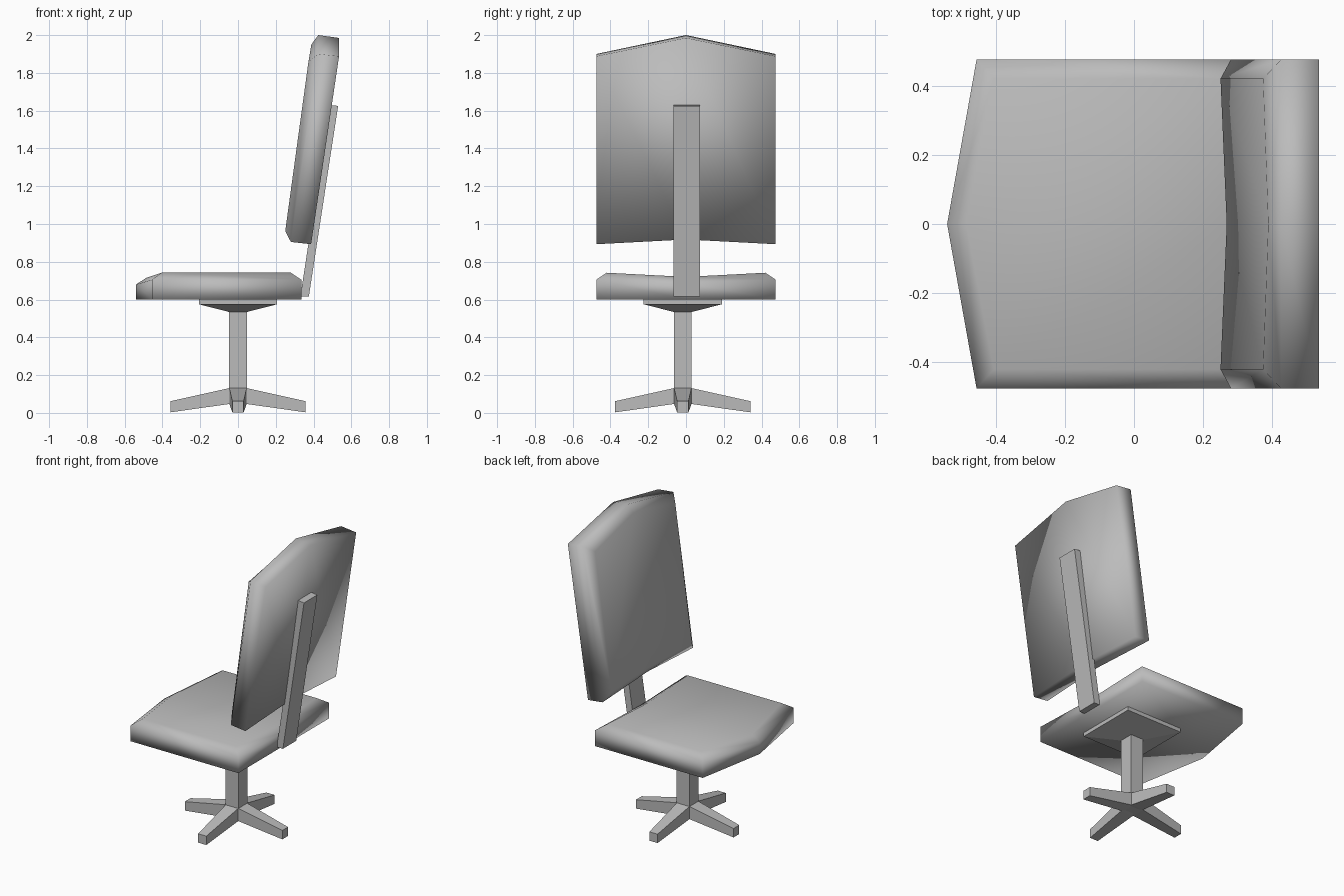
import bpy
import bmesh
import math
from mathutils import Matrix, Vector

cube = bpy.data.objects.get("Cube")
if cube:
    bpy.data.objects.remove(cube, do_unlink=True)

grey = bpy.data.materials.new("plain_grey")
grey.use_nodes = True
COLOUR = (0.5, 0.5, 0.5, 1)
grey.diffuse_color = COLOUR
grey.node_tree.nodes["Principled BSDF"].inputs["Base Color"].default_value = COLOUR

AXIS_Y = -0.017  # the pedestal sits slightly to one side


def finish(name, bm, smooth=False):
    bmesh.ops.recalc_face_normals(bm, faces=bm.faces)
    for f in bm.faces:
        f.smooth = smooth
    mesh = bpy.data.meshes.new(name)
    bm.to_mesh(mesh)
    bm.free()
    mesh.materials.append(grey)
    obj = bpy.data.objects.new(name, mesh)
    bpy.context.collection.objects.link(obj)
    return obj


def loft(name, rings, smooth=False):
    """Join matching rings of points and cap both ends."""
    bm = bmesh.new()
    loops = [[bm.verts.new(p) for p in ring] for ring in rings]
    n = len(loops[0])
    for a, b in zip(loops, loops[1:]):
        for i in range(n):
            j = (i + 1) % n
            bm.faces.new((a[i], a[j], b[j], b[i]))
    for ring in (loops[0], loops[-1]):
        # each cap is split along the centre line
        half = n // 2
        bm.faces.new(ring[:half + 1])
        bm.faces.new(ring[half:] + ring[:1])
    return finish(name, bm, smooth)


def cushion(name, layers):
    """Layer: half width, then (x, z) of pointed end, its corner, far corner, far centre."""
    rings = []
    for w, tip, corner, far, mid in layers:
        rings.append([(x, y, z) for (x, z), y in (
            (tip, 0), (corner, w), (far, w), (mid, 0), (far, -w), (corner, -w))])
    return loft(name, rings, smooth=True)


def rect(x, y, z, cy=AXIS_Y):
    return [(-x, cy - y, z), (x, cy - y, z), (x, cy + y, z), (-x, cy + y, z)]


# Padded seat with a pointed front edge and a dished top
cushion("seat", [
    (0.475, (-0.54, 0.6), (-0.455, 0.6), (0.335, 0.6), (0.335, 0.6)),
    (0.475, (-0.54, 0.68), (-0.455, 0.705), (0.335, 0.705), (0.335, 0.69)),
    (0.42, (-0.485, 0.715), (-0.405, 0.742), (0.28, 0.742), (0.28, 0.72)),
])

# Reclined backrest with a peaked top
cushion("backrest", [
    (0.475, (0.535, 1.985), (0.535, 1.888), (0.387, 0.893), (0.387, 0.918)),
    (0.475, (0.425, 2.0), (0.425, 1.9), (0.28, 0.905), (0.285, 0.925)),
    (0.42, (0.388, 1.95), (0.373, 1.86), (0.25, 0.962), (0.268, 0.965)),
])

# Flat bar carrying the backrest
side = [(0.33, 0.615), (0.375, 0.615), (0.53, 1.625), (0.485, 1.63)]
loft("back_support", [[(x, y, z) for x, z in side] for y in (-0.065, 0.075)])

# Plate under the seat, tapering to the column
loft("seat_plate", [rect(0.05, 0.05, 0.535), rect(0.207, 0.207, 0.575), rect(0.207, 0.207, 0.6)])

# Square column
loft("column", [rect(0.047, 0.047, 0.05), rect(0.047, 0.047, 0.54)])

# Four tapered feet
for i, label in enumerate(("left", "back", "right", "front")):
    turn = Matrix.Rotation(i * math.pi / 2, 3, "Z")
    rings = []
    for r, w, low, high in ((0.03, 0.046, 0.05, 0.135), (0.047, 0.046, 0.047, 0.131), (0.358, 0.03, 0.003, 0.062)):
        ring = [(r, -w, low), (r, w, low), (r, w, high), (r, -w, high)]
        rings.append([turn @ Vector(p) + Vector((0, AXIS_Y, 0)) for p in ring])
    loft(label + "_foot", rings)
